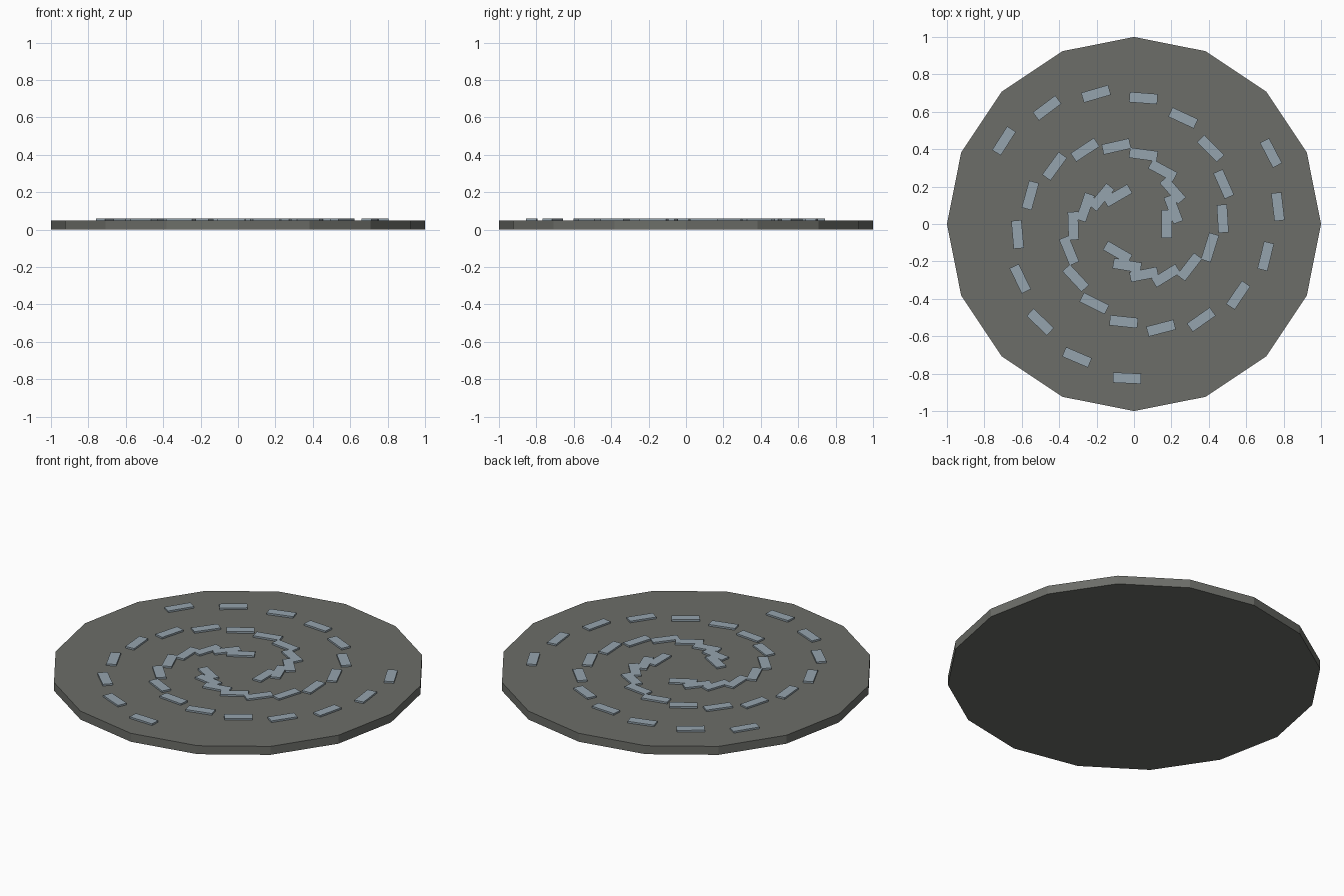
import bpy
from math import cos, sin, radians

if "Cube" in bpy.data.objects:
    bpy.data.objects.remove(bpy.data.objects["Cube"])


def material(name, colour):
    m = bpy.data.materials.new(name)
    m.diffuse_color = (*colour, 1)
    m.use_nodes = True
    m.node_tree.nodes["Principled BSDF"].inputs["Base Color"].default_value = m.diffuse_color
    return m


stone = material("dark_stone", (0.15, 0.155, 0.14))
inlay = material("blue_grey_inlay", (0.30, 0.37, 0.42))

BASE_H = 0.05
SIDES = 16

# Sixteen-sided base disc
bpy.ops.mesh.primitive_cylinder_add(vertices=SIDES, radius=1, depth=BASE_H,
                                    location=(0, 0, BASE_H / 2))
base = bpy.context.object
base.name = "base_disc"
base.data.materials.append(stone)


# Raised tile lying across the radius, half sunk into the disc
def tile(name, r, a):
    bpy.ops.mesh.primitive_cube_add(size=1, location=(r * cos(a), r * sin(a), BASE_H),
                                    rotation=(0, 0, a))
    ob = bpy.context.object
    ob.name = name
    ob.scale = (0.055, 0.15, 0.02)
    ob.data.materials.append(inlay)


# Three spiral arms of tiles
for arm in range(3):
    for i in range(14):
        tile(f"spiral_{arm + 1}_tile_{i + 1}", 0.175 + 0.05 * i,
             radians(120 * arm + 20.57 * i))
